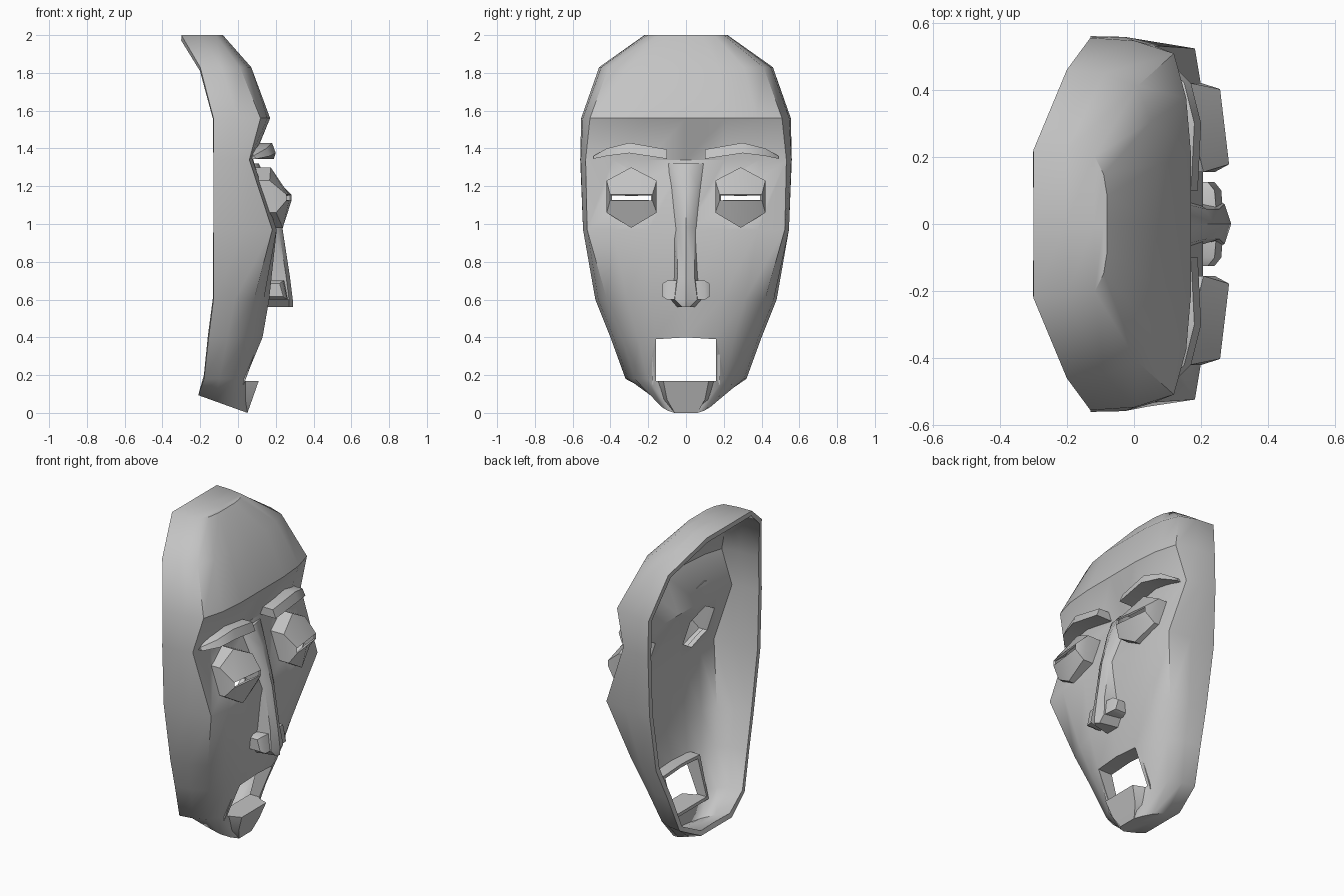
import bpy
import bmesh

cube = bpy.data.objects.get("Cube")
if cube:
    bpy.data.objects.remove(cube, do_unlink=True)

# Single plain grey
grey = bpy.data.materials.new("plain_grey")
grey.use_nodes = True
color = (0.55, 0.55, 0.55, 1)
grey.diffuse_color = color
grey.node_tree.nodes["Principled BSDF"].inputs["Base Color"].default_value = color


def apply_modifier(obj, kind, **settings):
    bpy.context.view_layer.objects.active = obj
    mod = obj.modifiers.new(kind.lower(), kind)
    for key, value in settings.items():
        setattr(mod, key, value)
    bpy.ops.object.modifier_apply(modifier=mod.name)


def loft(name, rings, closed=True, caps=True, thickness=0):
    """Skin a list of equal-length point rings."""
    bm = bmesh.new()
    loops = [[bm.verts.new(p) for p in ring] for ring in rings]
    count = len(loops[0])
    for a, b in zip(loops, loops[1:]):
        for i in range(count if closed else count - 1):
            j = (i + 1) % count
            bm.faces.new((a[i], a[j], b[j], b[i]))
    if caps:
        bm.faces.new(loops[0])
        bm.faces.new(loops[-1])
    bmesh.ops.remove_doubles(bm, verts=bm.verts, dist=0.0005)
    bmesh.ops.recalc_face_normals(bm, faces=bm.faces)
    # Open sheets must bulge towards the front
    if not caps and sum(f.normal.x * f.calc_area() for f in bm.faces) < -0.001:
        bmesh.ops.reverse_faces(bm, faces=bm.faces)
    mesh = bpy.data.meshes.new(name)
    bm.to_mesh(mesh)
    bm.free()
    mesh.materials.append(grey)
    obj = bpy.data.objects.new(name, mesh)
    bpy.context.collection.objects.link(obj)
    if thickness:
        apply_modifier(obj, "SOLIDIFY", thickness=thickness, offset=-1)
    return obj


def smooth(obj, angle=0.7):
    bpy.ops.object.select_all(action="DESELECT")
    obj.select_set(True)
    bpy.context.view_layer.objects.active = obj
    bpy.ops.object.shade_smooth_by_angle(angle=angle)


def cut(obj, cutter):
    apply_modifier(obj, "BOOLEAN", object=cutter, operation="DIFFERENCE", solver="EXACT")
    bpy.data.objects.remove(cutter, do_unlink=True)


# Face shell: cross-sections blend between a boxy and a rounded half section
BOXY = [(1, 0), (1, 0.5), (0.96, 0.93), (0.7, 1), (0.36, 1), (0, 1)]
ROUND = [(1, 0), (0.96, 0.35), (0.85, 0.68), (0.64, 0.88), (0.4, 1), (0, 1)]


def section(z, width, back, front, roundness, tilt=0):
    half = []
    for (f0, d0), (f1, d1) in zip(BOXY, ROUND):
        f = f0 + (f1 - f0) * roundness
        x = back + (front - back) * (d0 + (d1 - d0) * roundness)
        half.append((x, width * f, z + tilt * (front - x)))
    return half + [(x, -y, h) for x, y, h in reversed(half[:-1])]


def flattened(ring):
    return [(x, 0, z) for x, y, z in ring]


shell = [
    section(2.0, 0.22, -0.3, -0.08, 0.4),
    section(1.83, 0.46, -0.2, 0.07, 0.6),
    section(1.56, 0.555, -0.13, 0.17, 0.4),
    section(1.34, 0.56, -0.13, 0.08, 0.1),
    section(0.97, 0.545, -0.13, 0.205, 0),
    section(0.6, 0.48, -0.13, 0.165, 0.8),
    section(0.4, 0.4, -0.155, 0.13, 1),
    section(0.18, 0.32, -0.18, 0.05, 1),
    section(0, 0.15, -0.21, 0.05, 1, tilt=0.36),
]
shell = [flattened(shell[0])] + shell + [flattened(shell[-1])]
face = loft("face_shell", shell, closed=False, caps=False, thickness=0.03)


# Mouth opening and its inner wall
def mouth_ring(x_top, x_low, grow=0):
    w, low, high = 0.16 + grow, 0.17 - grow, 0.39 + grow
    return [(x_low, -w, low), (x_low, w, low), (x_top, w, high),
            (x_top, 0, high + 0.01), (x_top, -w, high)]


cut(face, loft("mouth_cutter", [mouth_ring(-0.15, -0.15), mouth_ring(0.4, 0.4)]))
wall = loft("mouth_wall", [mouth_ring(0.03, -0.03, 0.02), mouth_ring(0.12, 0.03, 0.02),
                           mouth_ring(0.12, 0.03), mouth_ring(0.03, -0.03),
                           mouth_ring(0.03, -0.03, 0.02)], caps=False)
smooth(wall)

# Lower lip
lip = loft("lower_lip", [
    [(0.01, -0.16, 0.17), (0.11, -0.12, 0.17), (0.11, 0.12, 0.17), (0.01, 0.16, 0.17)],
    [(0.01, -0.13, 0.07), (0.075, -0.1, 0.07), (0.075, 0.1, 0.07), (0.01, 0.13, 0.07)],
    [(0.02, -0.06, 0.012), (0.05, -0.06, 0), (0.05, 0.06, 0), (0.02, 0.06, 0.012)],
])
smooth(lip)

# Nose: height, base half width, ridge half width, base x, ridge x
nose_rows = [
    (1.32, 0.11, 0.09, 0.07, 0.11),
    (1.2, 0.09, 0.06, 0.11, 0.17),
    (0.98, 0.068, 0.045, 0.18, 0.235),
    (0.72, 0.065, 0.045, 0.16, 0.275),
    (0.6, 0.085, 0.06, 0.145, 0.29),
    (0.56, 0.05, 0.02, 0.14, 0.29),
]
nose = loft("nose", [[(xb, -wb, z), (xf - 0.02, -wf, z), (xf, 0, z), (xf - 0.02, wf, z), (xb, wb, z)]
                     for z, wb, wf, xb, xf in nose_rows])
smooth(nose)

HEX = [(0, 0.16), (0.13, 0.09), (0.13, -0.08), (0, -0.16), (-0.135, -0.08), (-0.135, 0.09)]
SLIT = [(0, 0.016), (0.112, 0.016), (0.112, -0.016), (0, -0.016), (-0.112, -0.016), (-0.112, 0.016)]

for side, label in ((1, "left"), (-1, "right")):
    def eye_ring(outline, x, lean_y=0, lean_z=0, scale=1):
        return [(x - lean_y * dy - lean_z * dz, side * (0.29 + dy * scale), 1.14 + dz * scale)
                for dy, dz in outline]

    # Hollow hexagonal eye with an open slit
    cut(face, loft("eye_cutter", [eye_ring(HEX, -0.1, scale=0.88), eye_ring(HEX, 0.4, scale=0.88)]))
    eye = loft(label + "_eye", [eye_ring(HEX, 0.125, lean_z=0.3), eye_ring(HEX, 0.205, 0.15, 0.2),
                                eye_ring(SLIT, 0.27, 0.12)], caps=False, thickness=0.012)
    smooth(eye)

    # Eyebrow: y, low z, high z, front x
    brow_rows = [(0.1, 1.345, 1.395, 0.19), (0.3, 1.375, 1.43, 0.2),
                 (0.42, 1.36, 1.4, 0.17), (0.49, 1.345, 1.36, 0.1)]
    brow = loft(label + "_eyebrow", [[(0.07, side * y, lo), (xf, side * y, lo),
                                      (xf - 0.02, side * y, hi), (0.08, side * y, hi)]
                                     for y, lo, hi, xf in brow_rows])
    smooth(brow)

    # Nostril wing
    wing = loft(label + "_nostril", [[(0.15, side * y, 0.6 + t), (xf, side * y, 0.6 + t),
                                      (xf - 0.02, side * y, 0.7 - t), (0.15, side * y, 0.7 - t)]
                                     for y, xf, t in ((0.04, 0.265, 0), (0.1, 0.26, 0), (0.125, 0.24, 0.015))])
    smooth(wing)

smooth(face)
